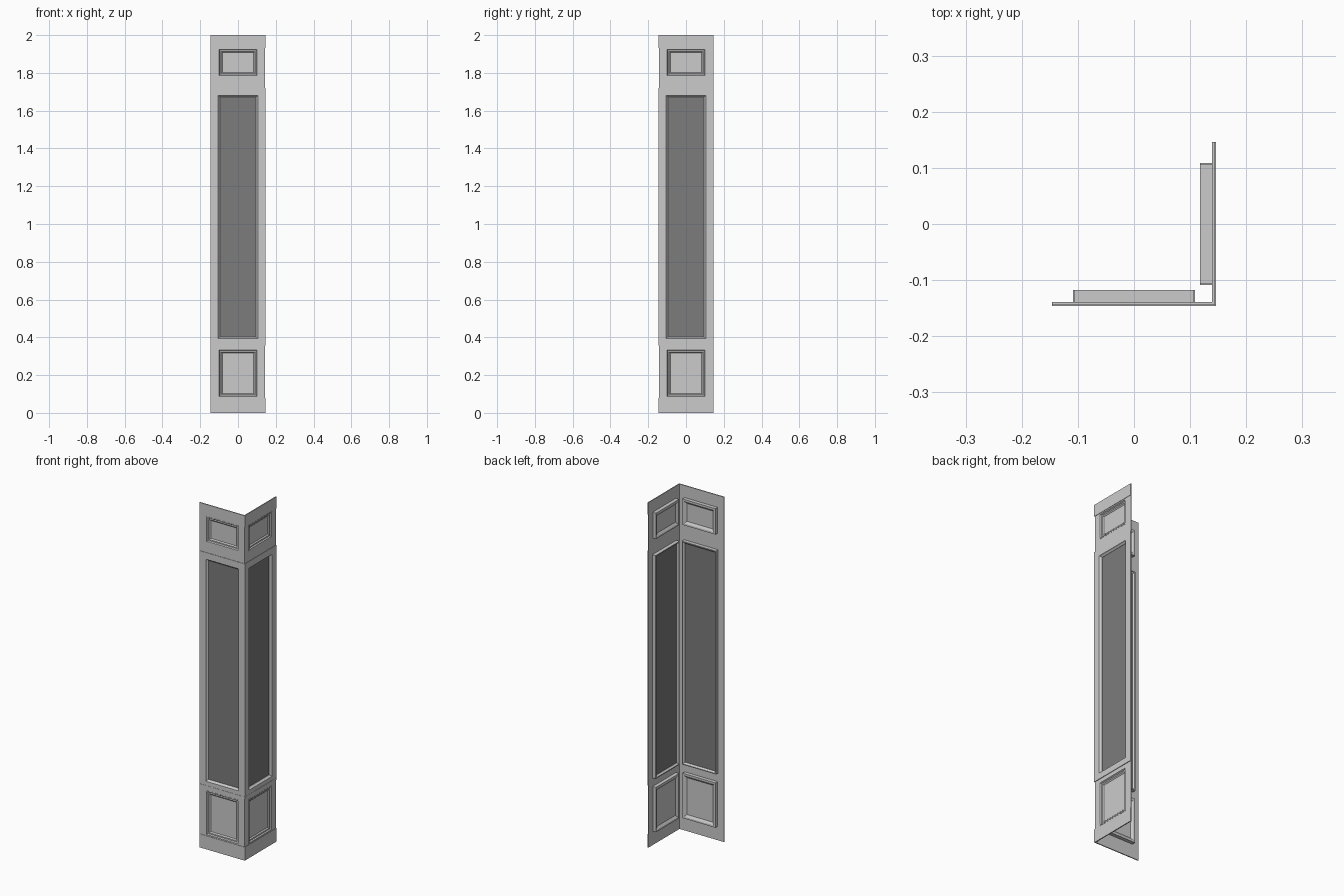
import bpy, bmesh
from mathutils import Vector

if "Cube" in bpy.data.objects:
    bpy.data.objects.remove(bpy.data.objects["Cube"])

HALF = 0.146      # half footprint of the L-shaped corner
SHEET = -0.1425   # front of the thin wooden sheet
BACK = -0.139     # back of the sheet
BAND = -0.1448    # front of the raised bands

glass = bpy.data.materials.new("dark_glass")
glass.diffuse_color = (0.2, 0.2, 0.2, 1)
glass.use_nodes = True
glass.node_tree.nodes["Principled BSDF"].inputs["Base Color"].default_value = glass.diffuse_color


def finish(name, bm, material=None):
    """Mitre at the corner, then reflect over the diagonal for the second leaf."""
    bmesh.ops.remove_doubles(bm, verts=bm.verts[:], dist=1e-6)
    bmesh.ops.recalc_face_normals(bm, faces=bm.faces[:])
    bmesh.ops.bisect_plane(bm, geom=bm.verts[:] + bm.edges[:] + bm.faces[:],
                           plane_co=(0, 0, 0), plane_no=(1, 1, 0), clear_outer=True)
    copy = bmesh.ops.duplicate(bm, geom=bm.verts[:] + bm.edges[:] + bm.faces[:])["geom"]
    for v in copy:
        if isinstance(v, bmesh.types.BMVert):
            v.co = Vector((-v.co.y, -v.co.x, v.co.z))
    bmesh.ops.reverse_faces(bm, faces=[f for f in copy if isinstance(f, bmesh.types.BMFace)])
    bmesh.ops.remove_doubles(bm, verts=bm.verts[:], dist=1e-5)
    mesh = bpy.data.meshes.new(name)
    bm.to_mesh(mesh)
    bm.free()
    obj = bpy.data.objects.new(name, mesh)
    bpy.context.collection.objects.link(obj)
    if material:
        mesh.materials.append(material)
    return obj


def slab(name, xs, zs, holes=(), y0=BAND, y1=BACK, material=None):
    """Upright slab made from a grid of cells, leaving out the hole cells."""
    bm = bmesh.new()
    for i in range(len(xs) - 1):
        for k in range(len(zs) - 1):
            if (i, k) in holes:
                continue
            corners = ((xs[i], zs[k]), (xs[i + 1], zs[k]),
                       (xs[i + 1], zs[k + 1]), (xs[i], zs[k + 1]))
            bm.faces.new([bm.verts.new((x, y0, z)) for x, z in corners])
    bmesh.ops.remove_doubles(bm, verts=bm.verts[:], dist=1e-6)
    base = bm.faces[:]
    new = bmesh.ops.extrude_face_region(bm, geom=base, use_keep_orig=True)["geom"]
    bmesh.ops.translate(bm, vec=(0, y1 - y0, 0),
                        verts=[v for v in new if isinstance(v, bmesh.types.BMVert)])
    return finish(name, bm, material)


def moulding(name, w, z0, z1, profile):
    """Sweep a closed (inset, y) profile round a rectangle."""
    bm = bmesh.new()
    loops = [[bm.verts.new(p) for p in (
        (-w + d, y, z0 + d), (w - d, y, z0 + d),
        (w - d, y, z1 - d), (-w + d, y, z1 - d))] for d, y in profile]
    for a, b in zip(loops, loops[1:] + loops[:1]):
        for j in range(4):
            k = (j + 1) % 4
            bm.faces.new((a[j], a[k], b[k], b[j]))
    return finish(name, bm)


# thin sheet with three openings
W, WM = 0.106, 0.109
LOW, MID, TOP = (0.08, 0.34), (0.39, 1.685), (1.78, 1.93)
slab("lower_sheet", [-HALF, -W, W, HALF], [0, *LOW, 0.36], {(1, 1)}, SHEET)
slab("upper_sheet", [-HALF, -W, W, HALF], [1.72, *TOP, 2], {(1, 1)}, SHEET)

# raised bands and the waist rail
slab("plinth", [-HALF, HALF], [0, 0.078], y1=SHEET)
slab("cornice", [-HALF, HALF], [1.932, 2], y1=SHEET)
slab("window_surround", [-HALF, -WM, WM, HALF], [0.36, *MID, 1.72], {(1, 1)})
slab("waist_rail", [-HALF, HALF], [0.358, 0.37], y0=-HALF)

# stepped mouldings around the wooden panels
step = [(0, SHEET - 0.001), (0.006, SHEET - 0.001), (0.010, -0.137), (0.017, -0.137),
        (0.023, -0.131), (0.023, -0.127), (0.016, -0.122), (0.010, -0.118), (0, -0.118)]
for label, (z0, z1) in (("lower", LOW), ("upper", TOP)):
    moulding(label + "_moulding", W, z0, z1, step)
    d = 0.022
    slab(label + "_panel", [-W + d, W - d], [z0 + d, z1 - d], y0=-0.131, y1=-0.127)

# slimmer moulding and dark glass in the long opening
slim = [(0, BAND), (0.004, BAND), (0.007, -0.139), (0.013, -0.133),
        (0.013, -0.127), (0.005, -0.118), (0, -0.118)]
moulding("window_moulding", WM, *MID, slim)
d = 0.012
slab("window_glass", [-WM + d, WM - d], [MID[0] + d, MID[1] - d],
     y0=-0.132, y1=-0.128, material=glass)
